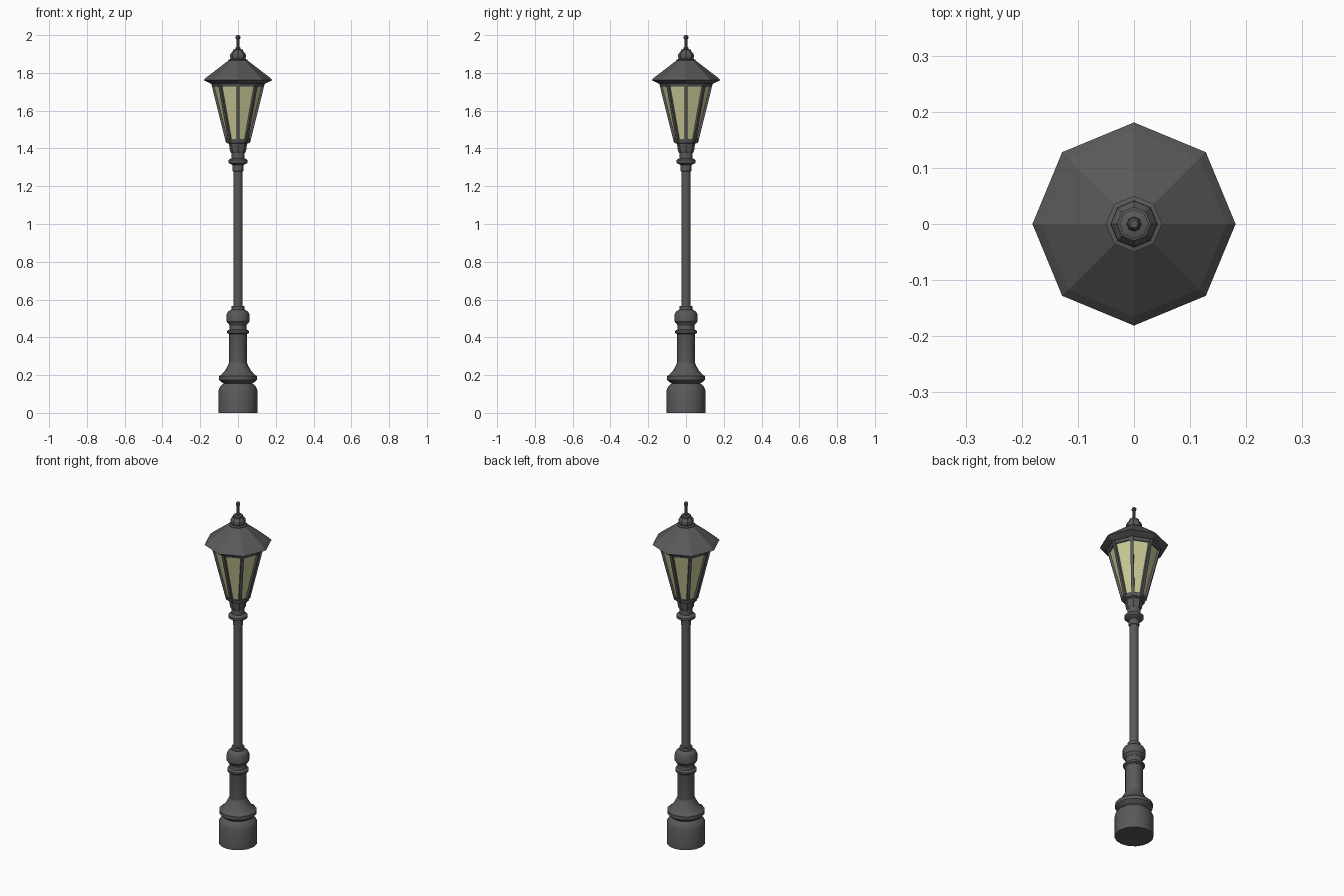
import bpy, bmesh, math
from mathutils import Matrix, Vector

if "Cube" in bpy.data.objects:
    bpy.data.objects.remove(bpy.data.objects["Cube"])


def material(name, color):
    m = bpy.data.materials.new(name)
    m.diffuse_color = color
    m.use_nodes = True
    m.node_tree.nodes["Principled BSDF"].inputs["Base Color"].default_value = m.diffuse_color
    return m


IRON = material("dark_iron", (0.10, 0.10, 0.10, 1))
GLASS = material("warm_glass", (0.62, 0.61, 0.32, 1))


def make_object(name, bm, mat, smooth=False):
    bmesh.ops.recalc_face_normals(bm, faces=bm.faces)
    me = bpy.data.meshes.new(name)
    bm.to_mesh(me)
    bm.free()
    me.materials.append(mat)
    ob = bpy.data.objects.new(name, me)
    bpy.context.collection.objects.link(ob)
    if smooth:
        bpy.ops.object.select_all(action='DESELECT')
        ob.select_set(True)
        bpy.context.view_layer.objects.active = ob
        bpy.ops.object.shade_smooth_by_angle(angle=math.radians(25))
    return ob


def turned(name, profile, sides, mat=IRON, smooth=False):
    """Turn an (r, z) profile around z, with capped ends."""
    bm = bmesh.new()
    rings = []
    for r, z in profile:
        rings.append([bm.verts.new((r * math.cos(2 * math.pi * i / sides),
                                    r * math.sin(2 * math.pi * i / sides), z))
                      for i in range(sides)])
    for a, b in zip(rings, rings[1:]):
        for i in range(sides):
            j = (i + 1) % sides
            bm.faces.new((a[i], a[j], b[j], b[i]))
    bm.faces.new(rings[0][::-1])
    bm.faces.new(rings[-1])
    return make_object(name, bm, mat, smooth)


# Post: plinth, flared foot, pedestal and pole
turned("plinth", [(.103, 0), (.103, .12), (.094, .14), (.075, .157), (.075, .165)], 16, smooth=True)
turned("flared_foot", [(.075, .155), (.09, .165), (.1, .175), (.1, .195), (.085, .205),
                       (.068, .225), (.054, .25), (.047, .265)], 16, smooth=True)
turned("pedestal", [(.047, .255), (.047, .41), (.05, .42)], 16, smooth=True)
turned("pedestal_ring", [(.05, .418), (.058, .424), (.058, .434), (.046, .442), (.044, .46),
                         (.05, .472)], 16, smooth=True)
turned("pedestal_cap", [(.05, .47), (.061, .485), (.061, .52), (.054, .535), (.04, .545),
                        (.034, .548), (.034, .565), (.024, .567)], 16, smooth=True)
turned("pole", [(.024, .56), (.024, 1.30)], 16, smooth=True)
turned("pole_collar", [(.024, 1.278), (.028, 1.28), (.028, 1.312), (.042, 1.318), (.051, 1.324),
                       (.051, 1.338), (.042, 1.345), (.035, 1.348), (.035, 1.38)], 16, smooth=True)

# Lantern: cup, glass, frames and corner bars
turned("lantern_cup", [(.036, 1.375), (.042, 1.385), (.05, 1.435)], 8)
turned("bottom_frame", [(.05, 1.425), (.062, 1.43), (.067, 1.45), (.055, 1.45)], 8)
turned("glass_panes", [(.056, 1.44), (.133, 1.742)], 8, GLASS)
turned("top_frame", [(.125, 1.728), (.136, 1.728), (.143, 1.745), (.143, 1.755)], 8)

bm = bmesh.new()
low, high = Vector((.059, 0, 1.435)), Vector((.136, 0, 1.745))
tilt = Vector((0, 0, 1)).rotation_difference(high - low).to_matrix().to_4x4()
for i in range(8):
    bmesh.ops.create_cube(bm, size=1, matrix=Matrix.Rotation(i * math.pi / 4, 4, 'Z')
                          @ Matrix.Translation((low + high) / 2) @ tilt
                          @ Matrix.Diagonal((.012, .016, (high - low).length, 1)))
make_object("corner_bars", bm, IRON)

# Roof and finial
turned("roof", [(.138, 1.742), (.15, 1.746), (.181, 1.762), (.165, 1.778), (.05, 1.866)], 8)
turned("roof_knob", [(.05, 1.862), (.05, 1.87), (.038, 1.873), (.042, 1.885), (.041, 1.898),
                     (.03, 1.913), (.026, 1.914), (.026, 1.923), (.013, 1.926)], 8)
turned("finial", [(.013, 1.92), (.013, 1.932), (.008, 1.938), (.008, 1.978), (.012, 1.983),
                  (.012, 1.992), (.007, 2.0)], 8)
